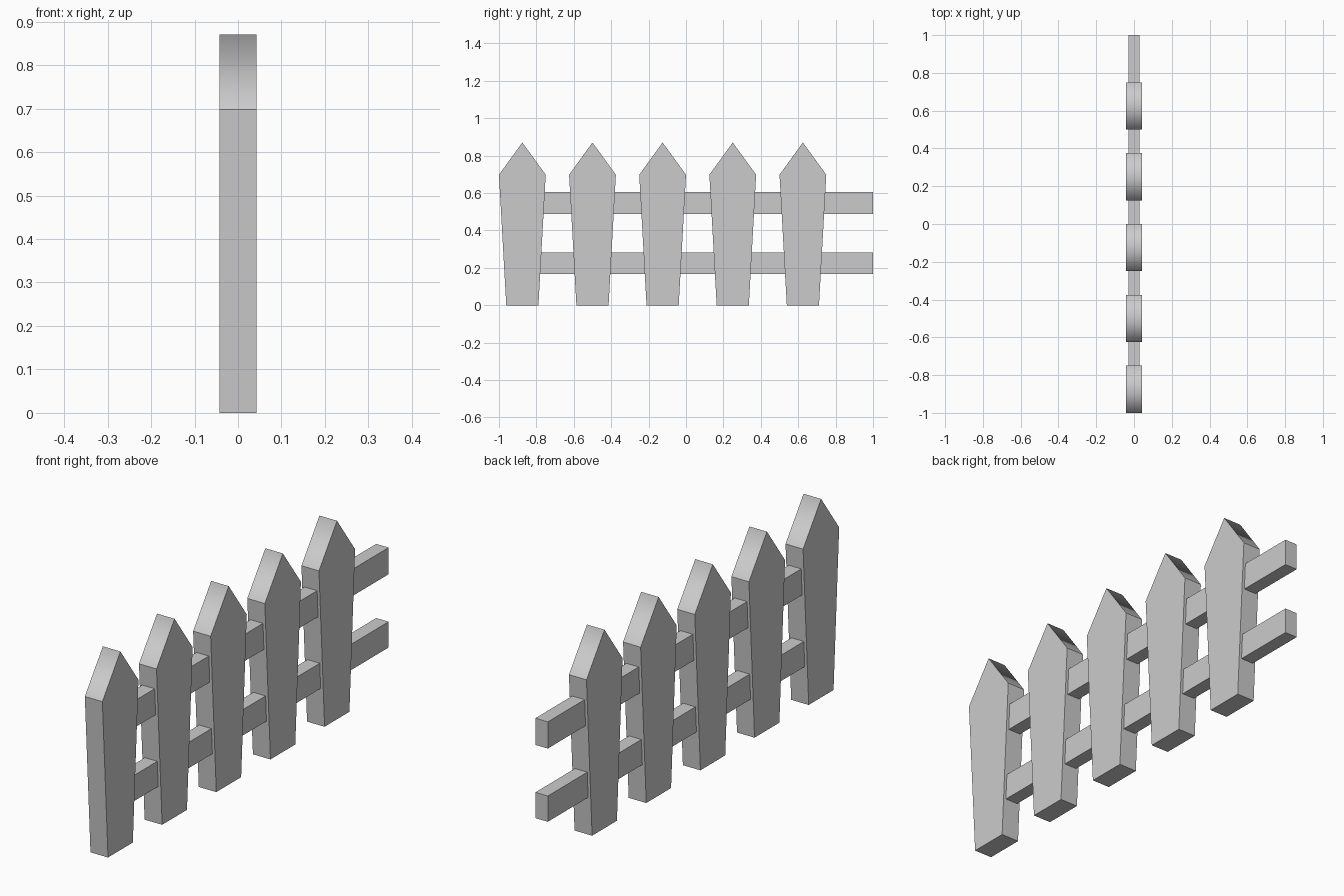
import bpy
import bmesh

if "Cube" in bpy.data.objects:
    bpy.data.objects.remove(bpy.data.objects["Cube"])

PICKET_X = 0.0425   # half thickness
RAIL_X = 0.03
PITCH = 0.375

# Half-profile of a picket in (y, z), closed at the peak
PROFILE = [(-0.086, 0), (0.086, 0), (0.125, 0.698), (0, 0.87), (-0.125, 0.698)]
PEAK = 3


def make_object(name, bm):
    bmesh.ops.recalc_face_normals(bm, faces=bm.faces)
    mesh = bpy.data.meshes.new(name)
    bm.to_mesh(mesh)
    bm.free()
    obj = bpy.data.objects.new(name, mesh)
    bpy.context.collection.objects.link(obj)
    return obj


def picket(name, y):
    bm = bmesh.new()
    front = [bm.verts.new((PICKET_X, y + p, z)) for p, z in PROFILE]
    back = [bm.verts.new((-PICKET_X, y + p, z)) for p, z in PROFILE]
    bm.faces.new(front)
    bm.faces.new(back[::-1])
    for i in range(len(PROFILE)):
        j = (i + 1) % len(PROFILE)
        bm.faces.new((front[i], back[i], back[j], front[j]))
    # Soft shading across the peak only, every other edge stays crisp
    for f in bm.faces:
        f.smooth = True
    peak_edge = bm.edges.get((front[PEAK], back[PEAK]))
    for e in bm.edges:
        e.smooth = e == peak_edge
    make_object(name, bm)


def rail(name, z0, z1, y0=-0.875, y1=1.0):
    bm = bmesh.new()
    bmesh.ops.create_cube(bm, size=1)
    bmesh.ops.scale(bm, vec=(2 * RAIL_X, y1 - y0, z1 - z0), verts=bm.verts)
    bmesh.ops.translate(bm, vec=(0, (y0 + y1) / 2, (z0 + z1) / 2), verts=bm.verts)
    make_object(name, bm)


# Five tapered pickets
for i in range(5):
    picket(f"picket_{i + 1}", -0.875 + i * PITCH)

# Two rails through the pickets, overhanging at the far end
rail("lower_rail", 0.168, 0.281)
rail("upper_rail", 0.489, 0.606)
